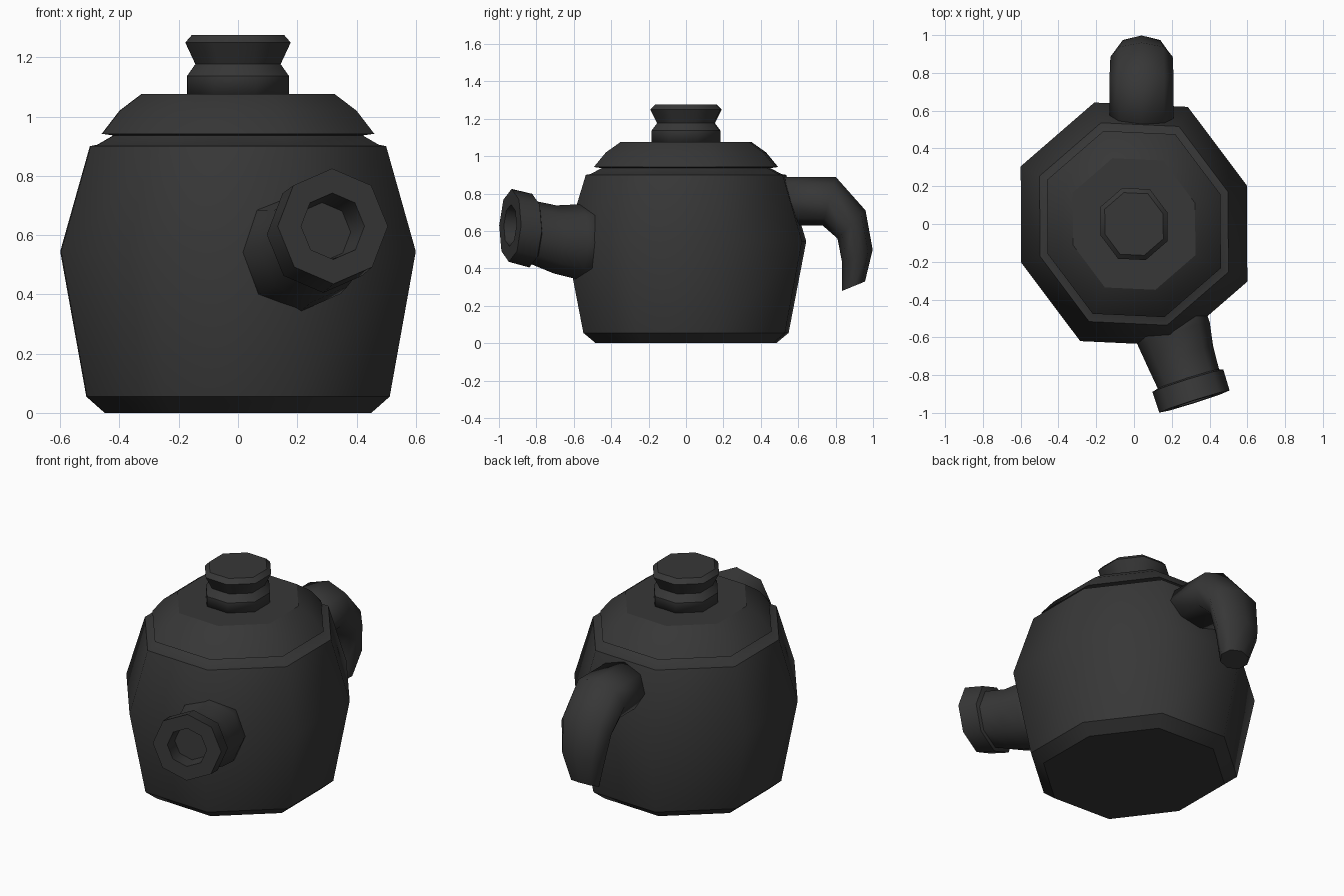
import bpy, bmesh, math
from mathutils import Vector

if "Cube" in bpy.data.objects:
    bpy.data.objects.remove(bpy.data.objects["Cube"])

black = bpy.data.materials.new("matte_black")
black.diffuse_color = (0.038, 0.038, 0.038, 1)
black.use_nodes = True
black.node_tree.nodes["Principled BSDF"].inputs["Base Color"].default_value = black.diffuse_color


def loft(name, rings, sharp):
    """Skin a list of equal-length rings, cap both ends, mark listed rings sharp."""
    bm = bmesh.new()
    loops = [[bm.verts.new(p) for p in ring] for ring in rings]
    n = len(loops[0])
    for a, b in zip(loops, loops[1:]):
        for i in range(n):
            j = (i + 1) % n
            bm.faces.new((a[i], a[j], b[j], b[i]))
    bm.faces.new(loops[0][::-1])
    bm.faces.new(loops[-1])
    bmesh.ops.recalc_face_normals(bm, faces=bm.faces[:])
    for f in bm.faces:
        f.smooth = True
    for k in sharp:
        for i in range(n):
            bm.edges.get((loops[k][i], loops[k][(i + 1) % n])).smooth = False
    me = bpy.data.meshes.new(name)
    bm.to_mesh(me)
    bm.free()
    me.materials.append(black)
    ob = bpy.data.objects.new(name, me)
    bpy.context.collection.objects.link(ob)
    return ob


# Slightly skewed octagon plan, point-symmetric, half-width 0.6
half = [(0.6, -0.305), (0.597, 0.205), (0.285, 0.62), (-0.21, 0.643)]
plan = half + [(-x, -y) for x, y in half]


def turned(name, profile, sharp):
    """Stack the plan octagon along a (half-width, height) profile."""
    loft(name, [[(x * r / 0.6, y * r / 0.6, z) for x, y in plan]
                for r, z in profile], sharp)


# Pot body with chamfered foot and rim
turned("pot_body", [(0.45, 0), (0.512, 0.055), (0.6, 0.545), (0.5, 0.9),
                    (0.475, 0.905), (0.42, 0.937)], [0, 1, 3, 5])
# Domed lid
turned("lid", [(0.41, 0.935), (0.46, 0.942), (0.40, 1.02), (0.325, 1.077)],
       [0, 1, 3])
# Lid knob
turned("lid_knob", [(0.172, 1.07), (0.172, 1.137), (0.144, 1.177),
                    (0.178, 1.25), (0.155, 1.276)], [1, 2, 3, 4])

# Spout: angled rings, stepped collar and hollow mouth
axis = Vector((0.3, -0.95, 0.04)).normalized()
side = axis.cross(Vector((0, 0, 1))).normalized()
up = side.cross(axis)


def spout_ring(c, r):
    return [Vector(c) + r * (math.cos(k * math.pi / 4) * up
                             + math.sin(k * math.pi / 4) * side)
            for k in range(8)]


tip, inner = (0.32, -0.94, 0.63), (0.285, -0.84, 0.61)
loft("spout", [spout_ring(c, r) for c, r in [
    ((0.16, -0.45, 0.54), 0.205), ((0.21, -0.58, 0.543), 0.2),
    ((0.245, -0.70, 0.555), 0.182), ((0.288, -0.82, 0.592), 0.17),
    ((0.285, -0.83, 0.602), 0.197), (tip, 0.195), (tip, 0.112),
    (inner, 0.1)]], [3, 4, 5, 6, 7])

# Handle: tapering oval section swept between outer and inner curve
stations = [((0.50, 0.89), (0.50, 0.63), 0.17), ((0.80, 0.89), (0.73, 0.63), 0.17),
            ((0.96, 0.71), (0.81, 0.56), 0.165), ((0.998, 0.5), (0.835, 0.43), 0.14),
            ((0.957, 0.33), (0.835, 0.28), 0.09)]
rings = []
for (yo, zo), (yi, zi), w in stations:
    ring = []
    for k in range(8):
        a = k * math.pi / 4
        t = 0.5 + 0.5 * math.cos(a)
        ring.append((0.04 + w * math.sin(a), yi + (yo - yi) * t, zi + (zo - zi) * t))
    rings.append(ring)
loft("handle", rings, [4])
